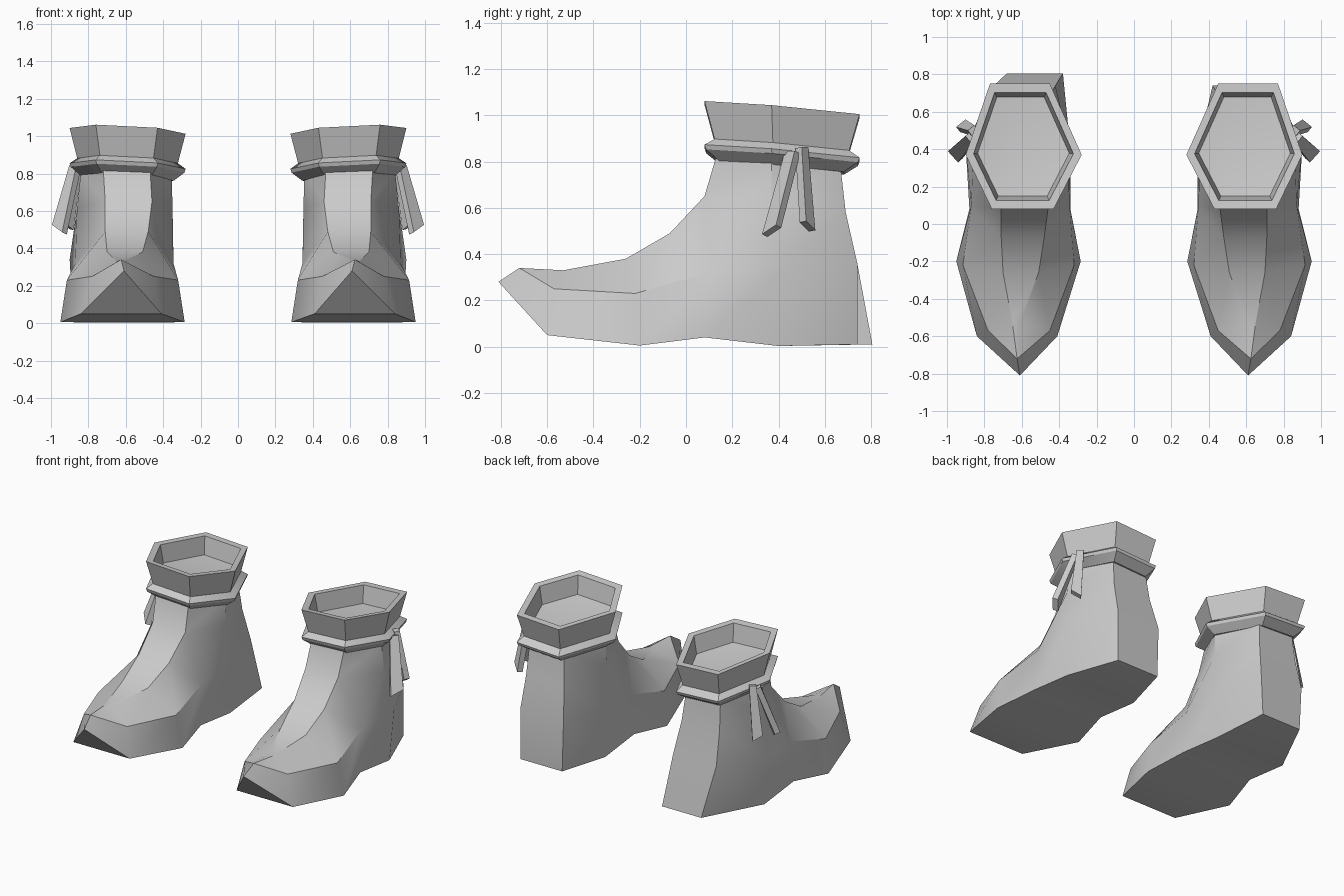
import bpy, bmesh, math
from mathutils import Vector

cube = bpy.data.objects.get("Cube")
if cube:
    bpy.data.objects.remove(cube)

GREY = (0.6, 0.6, 0.6, 1)
leather = bpy.data.materials.new("grey_leather")
leather.use_nodes = True
leather.diffuse_color = GREY
leather.node_tree.nodes["Principled BSDF"].inputs["Base Color"].default_value = GREY


def finish(bm, name, side):
    """Place the part on one side of the pair and shade it."""
    for v in bm.verts:
        v.co.x *= side
    bmesh.ops.recalc_face_normals(bm, faces=bm.faces)
    mesh = bpy.data.meshes.new(name)
    bm.to_mesh(mesh)
    bm.free()
    mesh.materials.append(leather)
    obj = bpy.data.objects.new(name, mesh)
    bpy.context.collection.objects.link(obj)
    bpy.ops.object.select_all(action='DESELECT')
    obj.select_set(True)
    bpy.context.view_layer.objects.active = obj
    bpy.ops.object.shade_smooth_by_angle(angle=math.radians(30))


# Six-sided plan of the ankle opening, and its tilted height
HEX = [(.77, .75), (.45, .75), (.28, .37), (.43, .08), (.76, .08), (.9, .37)]
MID = Vector((.595, .41))


def ring(bm, scale, height):
    verts = []
    for p in HEX:
        u, y = MID + (Vector(p) - MID) * scale
        verts.append(bm.verts.new((u, y, height + .05 * (u - .6) - .085 * (y - .08))))
    return verts


def bridge(bm, rings):
    for a, b in zip(rings, rings[1:]):
        for i in range(len(a)):
            j = (i + 1) % len(a)
            bm.faces.new((a[i], a[j], b[j], b[i]))


def cuff(side, label):
    bm = bmesh.new()
    rings = [ring(bm, s, z) for s, z in
             [(.84, .86), (1, 1.053), (.86, 1.05), (.79, .93)]]
    bridge(bm, rings)
    # Shallow hollow floor
    centre = bm.verts.new((MID.x, MID.y, .87))
    floor = rings[-1]
    for i, v in enumerate(floor):
        bm.faces.new((v, floor[(i + 1) % 6], centre))
    bm.faces.new(rings[0])
    finish(bm, label + "_cuff", side)


def band(side, label):
    bm = bmesh.new()
    rings = [ring(bm, s, z) for s, z in
             [(.8, .8), (.98, .845), (1, .865), (.84, .9)]]
    bridge(bm, rings)
    bm.faces.new(rings[0])
    bm.faces.new(rings[-1])
    finish(bm, label + "_ankle_band", side)


# Foot outline points: (outer u, inner u, y, z)
SOLE = [(.84, .41, -.6, .05), (.95, .285, -.2, .005), (.88, .34, .08, .04),
        (.88, .34, .4, .003)]
SIDE = [(.78, .45, -.57, .25), (.915, .32, -.22, .23), (.87, .345, .1, .32),
        (.9, .345, .42, .34), (.75, .42, .74, .36)]
INSTEP = [(.65, .61, -.53, .33), (.7, .51, -.26, .38), (.71, .48, -.07, .49),
          (.71, .46, .08, .65), (.72, .47, .13, .82)]
SHAFT = [(.86, .35, .37, .62), (.84, .355, .37, .81)]
BACK = [(.74, .45, .69, .58), (.73, .47, .665, .8)]


def foot(side, label, heel):
    bm = bmesh.new()
    tip = bm.verts.new((.61, -.81, .28))
    toe = bm.verts.new((.625, -.72, .34))

    def pairs(rows):
        return [[bm.verts.new((r[k], r[2], r[3])) for k in (0, 1)] for r in rows]

    S, M, P, Q, H = (pairs(r) for r in (SOLE + [heel], SIDE, INSTEP, SHAFT, BACK))
    # Outer and inner walls
    for k in (0, 1):
        s, m, p, q, h = ([pair[k] for pair in rows] for rows in (S, M, P, Q, H))
        for f in ((tip, s[0], m[0], toe), (toe, m[0], p[0]),
                  (m[0], m[1], p[1], p[0]), (m[1], m[2], p[2], p[1]),
                  (m[2], q[0], p[3], p[2]), (m[2], m[3], q[0]),
                  (m[3], m[4], h[0], q[0]), (p[3], q[0], q[1], p[4]),
                  (q[0], h[0], h[1], q[1])):
            bm.faces.new(f)
        for i in range(4):
            bm.faces.new((s[i], s[i + 1], m[i + 1], m[i]))
    # Strips across the sole, the instep and the heel
    bm.faces.new((tip, *S[0]))
    bm.faces.new((toe, *P[0]))
    for strip in (S, P, [S[4], M[4], H[0], H[1]]):
        for a, b in zip(strip, strip[1:]):
            bm.faces.new((a[0], a[1], b[1], b[0]))
    bm.faces.new((P[4][0], Q[1][0], H[1][0], H[1][1], Q[1][1], P[4][1]))
    finish(bm, label + "_boot_foot", side)


def lace(side, name, top, bottom, across, thick):
    """Hanging strap that widens downward, with a slanted end."""
    bm = bmesh.new()
    top, bottom, across = Vector(top), Vector(bottom), Vector(across)
    out = across.cross(bottom - top).normalized() * thick
    rings = []
    for c, w, slant in ((top, .7, 0), (bottom, 1, .02)):
        drop = Vector((0, 0, slant))
        rings.append([bm.verts.new(c + across * w * a + out * b + drop * a)
                      for a, b in ((-1, -1), (1, -1), (1, 1), (-1, 1))])
    bridge(bm, rings)
    for r in rings:
        bm.faces.new(r)
    finish(bm, name, side)


for side, label, heel in ((-1, "right", (.68, .38, .805, .01)),
                          (1, "left", (.75, .43, .74, .01))):
    foot(side, label, heel)
    band(side, label)
    cuff(side, label)
    lace(side, label + "_front_lace", (.87, .46, .84), (.955, .37, .5),
         (.027, .03, 0), .018)
    lace(side, label + "_back_lace", (.86, .5, .86), (.915, .525, .52),
         (.025, -.02, 0), .018)
